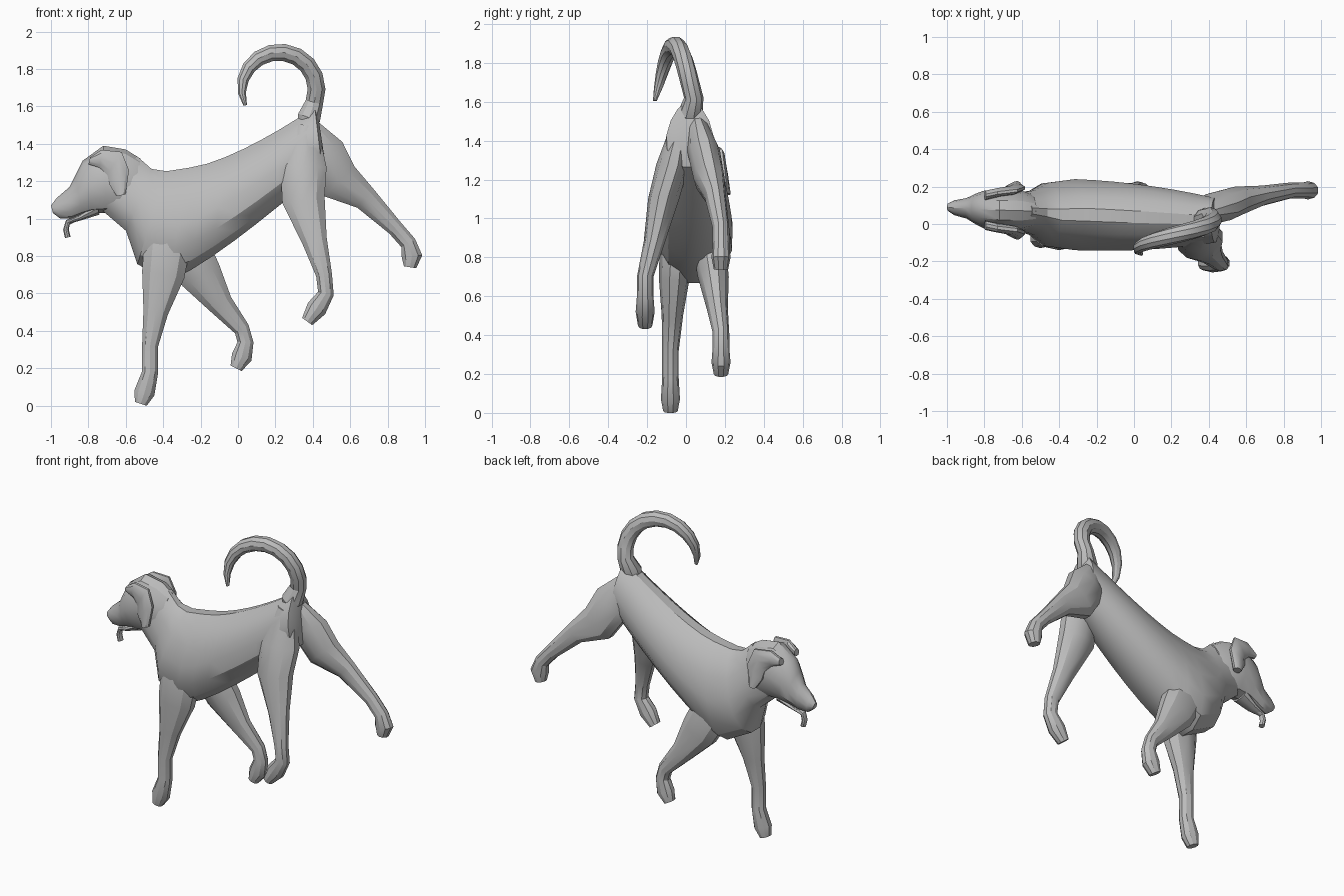
import bpy
import math
from mathutils import Vector

cube = bpy.data.objects.get("Cube")
if cube:
    bpy.data.objects.remove(cube, do_unlink=True)

# One plain grey coat for the whole animal
coat = bpy.data.materials.new("grey_coat")
coat.use_nodes = True
coat.diffuse_color = (.5, .5, .5, 1)
coat.node_tree.nodes["Principled BSDF"].inputs["Base Color"].default_value = coat.diffuse_color


def add_mesh(name, verts, faces):
    mesh = bpy.data.meshes.new(name)
    mesh.from_pydata(verts, [], faces)
    mesh.materials.append(coat)
    part = bpy.data.objects.new(name, mesh)
    bpy.context.scene.collection.objects.link(part)
    bpy.ops.object.select_all(action="DESELECT")
    bpy.context.view_layer.objects.active = part
    part.select_set(True)
    # Outward normals, then faceted shading that softens only shallow edges
    bpy.ops.object.mode_set(mode="EDIT")
    bpy.ops.mesh.select_all(action="SELECT")
    bpy.ops.mesh.normals_make_consistent(inside=False)
    bpy.ops.object.mode_set(mode="OBJECT")
    bpy.ops.object.shade_smooth_by_angle(angle=math.radians(30))


def blend(start, end, amount):
    return start + (end - start) * amount


def loft(name, rings, sides=10, pear=0):
    """Skin rings given as (upper x, upper z, lower x, lower z, centre y, half width).

    A positive pear narrows the upper side of each ring and widens the lower side."""
    verts, faces = [], []
    for upper_x, upper_z, lower_x, lower_z, y, width in rings:
        upper, lower = Vector((upper_x, y, upper_z)), Vector((lower_x, y, lower_z))
        middle, half = (upper + lower) / 2, (upper - lower) / 2
        for side in range(sides):
            angle = math.tau * side / sides
            sideways = width * math.cos(angle) * (1 - pear * math.sin(angle))
            verts.append(middle + half * math.sin(angle) + Vector((0, sideways, 0)))
    last = len(verts) - sides
    for start in range(0, last, sides):
        for side in range(sides):
            a, b = start + side, start + (side + 1) % sides
            faces.append((a, b, b + sides, a + sides))
    faces.append(tuple(reversed(range(sides))))
    faces.append(tuple(range(last, last + sides)))
    add_mesh(name, verts, faces)


def tube(name, path, offsets, radii, widths):
    """Skin a bent (x, z) path with rings square to it, at the given y offsets."""
    rings = []
    for index, (x, z) in enumerate(path):
        before, after = path[max(index - 1, 0)], path[min(index + 1, len(path) - 1)]
        along = (Vector(after) - Vector(before)).normalized()
        dx, dz = -along.y * radii[index], along.x * radii[index]
        rings.append((x + dx, z + dz, x - dx, z - dz, offsets[index], widths[index]))
    loft(name, rings)


# Neck rings lead into a trunk whose back rises and whose belly tucks up to the rump
body = [
    (-.54, 1.34, -.74, 1.05, .07, .09),
    (-.46, 1.27, -.6, .93, .06, .12),
    (-.38, 1.26, -.54, .75, .05, .17),
]
trunk_steps = 7
for step in range(trunk_steps + 1):
    t = step / trunk_steps
    back = (blend(-.26, .41, t), blend(1.28, 1.6, t ** 1.4))
    belly = (blend(-.37, .45, t), blend(.66, 1.26, t ** 1.2))
    body.append((*back, *belly, blend(.05, .02, t), blend(.19, .12, t ** 2)))
body.append((.43, 1.54, .46, 1.34, .02, .07))
loft("torso", body, sides=14, pear=.2)

# Skull and upper muzzle, widening from the nose to the back of the head
skull = [
    (-1, 1.07, -.99, 1.03, .02),
    (-.97, 1.11, -.95, 1, .04),
    (-.9, 1.17, -.89, 1, .055),
    (-.87, 1.23, -.83, 1.02, .08),
    (-.83, 1.31, -.78, 1.03, .1),
    (-.72, 1.39, -.7, 1.03, .115),
    (-.6, 1.37, -.64, 1.02, .115),
    (-.52, 1.32, -.57, 1.02, .09),
]
loft("head", [(*ring[:4], blend(.09, .065, i / len(skull)), ring[4])
              for i, ring in enumerate(skull)], sides=12, pear=.1)

# Open lower jaw with a hanging tongue
loft("lower_jaw", [
    (-.91, .99, -.91, .97, .09, .02),
    (-.85, 1.02, -.84, .99, .08, .04),
    (-.76, 1.09, -.74, 1.02, .08, .06),
])
tongue = [(-.83, 1.02), (-.91, .98), (-.92, .94), (-.91, .9)]
tube("tongue", tongue, [.09] * len(tongue), [.016] * len(tongue), [.02] * len(tongue))

# Folded drop ears, mirrored about the head and flaring outward as they hang
ear_flap = [
    (-.79, 1.33, -.8, 1.29),
    (-.73, 1.37, -.74, 1.27),
    (-.62, 1.36, -.7, 1.23),
    (-.58, 1.26, -.69, 1.18),
    (-.6, 1.13, -.65, 1.12),
]
for name, side in (("right_ear", -1), ("left_ear", 1)):
    loft(name, [(*edge, .073 + side * blend(.08, .145, i / len(ear_flap)), .025)
                for i, edge in enumerate(ear_flap)], pear=side * .1)

# Legs share one taper from thigh to toe; each has its own hip offset, foot offset and joints
leg_radii = [.06, .13, .12, .07, .045, .045, .058, .035]
leg_widths = [.02 + radius / 2 for radius in leg_radii]
legs = {
    "right_foreleg": (-.04, -.08, [
        (-.36, 1.05), (-.38, .85), (-.4, .7), (-.44, .5),
        (-.47, .32), (-.47, .18), (-.5, .07), (-.52, .01)]),
    "left_foreleg": (.1, .18, [
        (-.34, 1.05), (-.28, .85), (-.2, .7), (-.09, .54),
        (.02, .41), (.04, .34), (.02, .26), (-.01, .2)]),
    "right_hind_leg": (-.02, -.21, [
        (.37, 1.5), (.35, 1.28), (.35, 1.1), (.41, .88),
        (.46, .7), (.47, .6), (.42, .52), (.37, .45)]),
    "left_hind_leg": (.06, .18, [
        (.38, 1.49), (.45, 1.35), (.54, 1.2), (.68, 1.11),
        (.84, .95), (.91, .87), (.93, .8), (.92, .74)]),
}
for name, (hip, foot, joints) in legs.items():
    # The leg reaches its full sideways offset halfway down
    offsets = [blend(hip, foot, min(1, 2 * i / len(joints))) for i in range(len(joints))]
    tube(name, joints, offsets, leg_radii, leg_widths)

# Tail: a root buried in the rump, then an arc curling up, forward and to the right
arc_steps = 11
spine, offsets, radii = [(.35, 1.47), (.38, 1.54)], [.02, .02], [.04, .065]
for step in range(arc_steps + 1):
    t = step / arc_steps
    angle = math.radians(blend(-20, 205, t))
    spine.append((.22 + .2 * math.cos(angle), 1.69 + .2 * math.sin(angle)))
    offsets.append(blend(.04, -.16, t))
    radii.append(blend(.05, .01, t ** 4))
tube("tail", spine, offsets, radii, radii)
